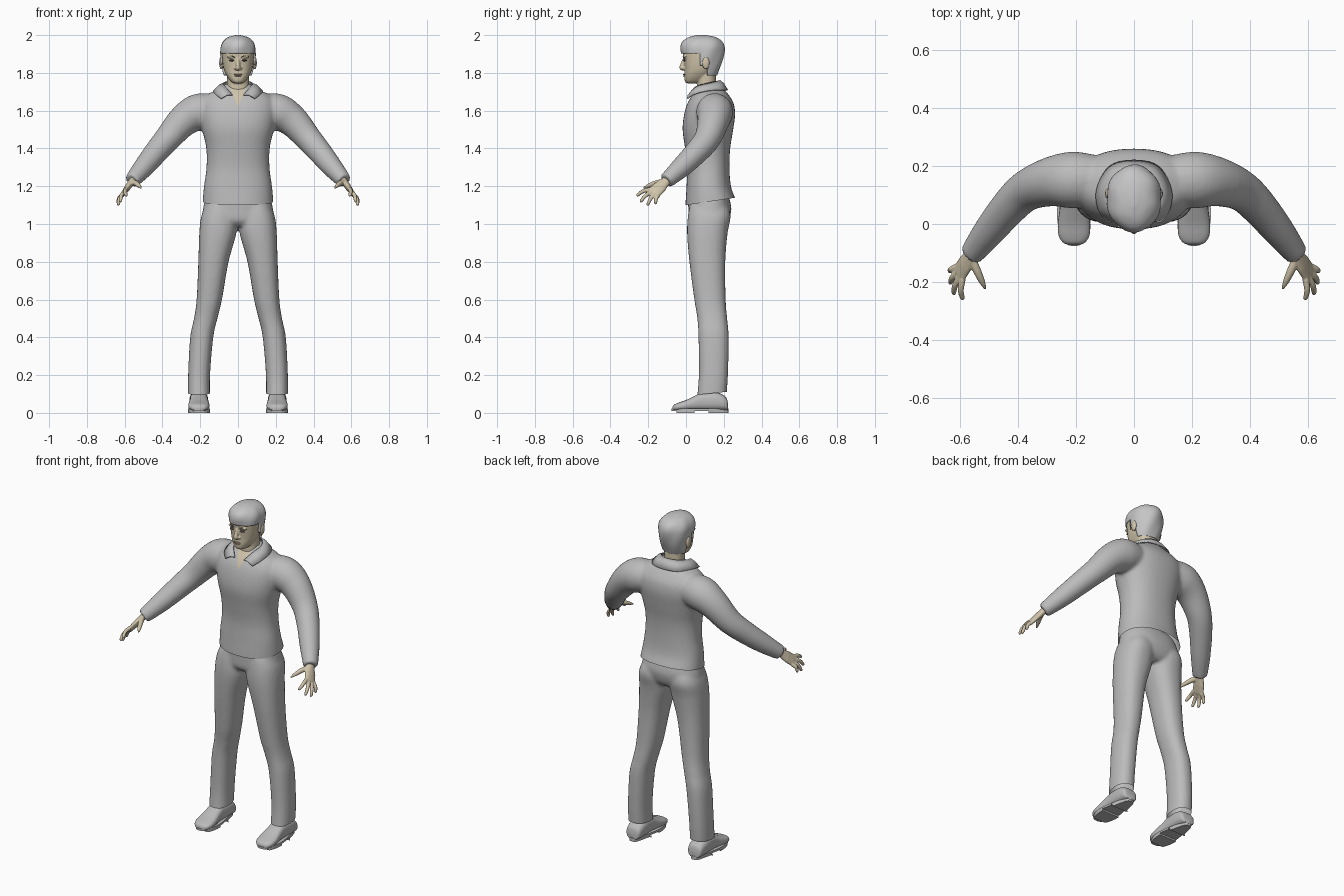
import bpy, bmesh, math
from mathutils import Vector as V

cube = bpy.data.objects.get("Cube")
if cube:
    bpy.data.objects.remove(cube, do_unlink=True)


def material(name, *rgb):
    m = bpy.data.materials.new(name)
    m.use_nodes = True
    m.diffuse_color = (*rgb, 1)
    m.node_tree.nodes["Principled BSDF"].inputs["Base Color"].default_value = (*rgb, 1)
    return m


CLOTH = material("grey cloth", .5, .5, .5)
HAIR = material("light grey hair", .56, .56, .57)
SKIN = material("tan skin", .63, .55, .40)
DARK = material("dark features", .12, .1, .08)
LIP = material("lips", .45, .33, .25)


def spline(rows, sub):
    """Catmull-Rom interpolation of rows of numbers."""
    rows = [rows[0], *rows, rows[-1]]
    out = []
    for a, b, c, d in zip(rows, rows[1:], rows[2:], rows[3:]):
        for k in range(sub):
            t = k / sub
            out.append([q + t / 2 * (r - p + t * (2*p - 5*q + 4*r - s + t * (3*(q - r) + s - p)))
                        for p, q, r, s in zip(a, b, c, d)])
    return out + [list(rows[-1])]


def finish(name, bm, *mats):
    bmesh.ops.recalc_face_normals(bm, faces=bm.faces)
    me = bpy.data.meshes.new(name)
    bm.to_mesh(me)
    bm.free()
    ob = bpy.data.objects.new(name, me)
    bpy.context.collection.objects.link(ob)
    for m in mats:
        me.materials.append(m)
    return ob


def skin_rings(bm, rings, n, power=2.0):
    """Skins rings given as centre, half axis u and half axis v."""
    def sgn(c):
        return math.copysign(abs(c) ** (2 / power), c)
    loops = []
    for c, u, v in rings:
        angles = [math.tau * i / n for i in range(n)]
        loops.append([bm.verts.new(c + u * sgn(math.cos(a)) + v * sgn(math.sin(a))) for a in angles])
    for a, b in zip(loops, loops[1:]):
        for i in range(n):
            j = (i + 1) % n
            bm.faces.new((a[i], a[j], b[j], b[i]))
    bm.faces.new(loops[0][::-1])
    bm.faces.new(loops[-1])


def column(bm, rows, side=1, power=2.3, n=40, sub=5):
    """Upright body from rows of z, centre x, half width, front y, back y."""
    skin_rings(bm, [(V((side * x, (f + b) / 2, z)), V((w, 0, 0)), V((0, (b - f) / 2, 0)))
                    for z, x, w, f, b in spline(rows, sub)], n, power)


def tube(bm, rows, side=1, n=16, sub=5):
    """Round limb from rows of x, y, z, radius."""
    pts = spline(rows, sub)
    ps = [V((side * p[0], p[1], p[2])) for p in pts]
    rings = []
    for i, p in enumerate(ps):
        t = (ps[min(i + 1, len(ps) - 1)] - ps[max(i - 1, 0)]).normalized()
        u = t.cross(V((.3, .2, 1))).normalized()
        rings.append((p, u * pts[i][3], t.cross(u) * pts[i][3]))
    skin_rings(bm, rings, n)


def fuse(ob, voxel, smooth):
    """Melts overlapping closed shapes into one smooth skin."""
    m = ob.modifiers.new("melt", 'REMESH')
    m.mode, m.voxel_size = 'VOXEL', voxel
    m = ob.modifiers.new("relax", 'SMOOTH')
    m.factor, m.iterations = .5, smooth
    dg = bpy.context.evaluated_depsgraph_get()
    me = bpy.data.meshes.new_from_object(ob.evaluated_get(dg))
    ob.modifiers.clear()
    ob.data = me
    bm = bmesh.new()
    bm.from_mesh(me)
    return bm


def slice_at(bm, co, no, drop=False):
    bmesh.ops.bisect_plane(bm, geom=bm.verts[:] + bm.edges[:] + bm.faces[:],
                           plane_co=co, plane_no=no, clear_inner=drop)


def ball(bm, centre, size, n=16):
    r = bmesh.ops.create_uvsphere(bm, u_segments=n, v_segments=n // 2 + 2, radius=1)
    for v in r["verts"]:
        v.co = V(centre) + V([a * b for a, b in zip(v.co, size)])


# Shirt: torso and sleeves melted together, hem cut at a slant
bm = bmesh.new()
column(bm, [(1.05, 0, .188, -.005, .275), (1.12, 0, .187, -.002, .265), (1.2, 0, .18, .003, .238),
            (1.3, 0, .167, .006, .23), (1.4, 0, .168, -.005, .234), (1.5, 0, .19, -.018, .25),
            (1.58, 0, .205, -.01, .26), (1.64, 0, .20, .008, .252), (1.685, 0, .165, .035, .225),
            (1.715, 0, .1, .06, .2), (1.745, 0, .06, .075, .175)])
for s in (-1, 1):
    tube(bm, [(.12, .15, 1.60, .085), (.21, .152, 1.592, .098), (.29, .145, 1.545, .085),
              (.37, .115, 1.455, .071), (.43, .06, 1.385, .064), (.5, -.025, 1.30, .055),
              (.562, -.105, 1.228, .041)], s, 24)
shirt = finish("shirt", bm, CLOTH, SKIN)
bm = fuse(shirt, .01, 5)
slice_at(bm, (0, 0, 1.1), (0, -.15, 1), True)
for s in (-1, 1):
    slice_at(bm, (0, 0, 1.62), (s, 0, -.42))
for f in bm.faces:
    c = f.calc_center_median()
    f.material_index = int(c.y < .12 and abs(c.x) < (c.z - 1.62) * .42)
bm.to_mesh(shirt.data)
bm.free()

# Trousers: hips and legs melted together, cuffs cut level
bm = bmesh.new()
column(bm, [(.99, 0, .17, .04, .2), (1.02, 0, .193, .015, .226), (1.08, 0, .185, .012, .24),
            (1.14, 0, .172, .012, .228), (1.18, 0, .15, .02, .21)])
for s in (-1, 1):
    column(bm, [(.05, .206, .058, .055, .212), (.2, .206, .058, .068, .222), (.4, .192, .061, .066, .226),
                (.5, .171, .062, .06, .218), (.6, .152, .067, .044, .21), (.8, .13, .08, .018, .208),
                (.95, .107, .098, .006, .22), (1.04, .1, .095, .01, .236), (1.1, .09, .08, .02, .22)], s)
trousers = finish("trousers", bm, CLOTH)
bm = fuse(trousers, .01, 4)
slice_at(bm, (0, 0, .09), (0, -.1, 1), True)
bm.to_mesh(trousers.data)
bm.free()

# Collar: a folded band with two front points
INNER = [(.03, .012, 1.685), (.066, .05, 1.728), (.078, .105, 1.745), (.055, .16, 1.757), (0, .182, 1.762)]
OUTER = [(.09, .005, 1.665), (.123, .045, 1.69), (.13, .12, 1.708), (.085, .2, 1.71), (0, .222, 1.71)]


def mirrored(row):
    return spline(row + [(-x, y, z) for x, y, z in row[-2::-1]], 5)


bm = bmesh.new()
strips = []
for a, b in zip(mirrored(INNER), mirrored(OUTER)):
    a, b = V(a), V(b)
    strips.append([bm.verts.new(p) for p in (a, (a + b) / 2 + V((0, 0, .008)), b)])
for p, q in zip(strips, strips[1:]):
    for i in range(2):
        bm.faces.new((p[i], q[i], q[i + 1], p[i + 1]))
collar = finish("collar", bm, CLOTH)
collar.modifiers.new("thickness", 'SOLIDIFY').thickness = .006

# Head: skull, jaw, neck, nose and ears melted together
bm = bmesh.new()
column(bm, [(1.745, 0, .022, .004, .06), (1.757, 0, .04, -.006, .1), (1.785, 0, .06, -.009, .13),
            (1.82, 0, .075, -.008, .16), (1.87, 0, .083, -.012, .18), (1.92, 0, .084, -.014, .185),
            (1.96, 0, .07, .01, .175), (1.985, 0, .04, .04, .14)])
column(bm, [(1.64, 0, .06, .06, .17), (1.72, 0, .057, .058, .16), (1.8, 0, .06, .06, .158)])
tube(bm, [(0, -.01, 1.875, .008), (0, -.018, 1.845, .011), (0, -.022, 1.827, .013), (0, -.012, 1.817, .008)])
for s in (-1, 1):
    ball(bm, (s * .013, -.012, 1.825), (.009, .01, .008))
    ball(bm, (s * .089, .105, 1.853), (.011, .02, .034))
    ball(bm, (s * .035, -.006, 1.884), (.025, .012, .007))
head = finish("head", bm, SKIN)
bm = fuse(head, .004, 3)
bm.to_mesh(head.data)
bm.free()

# Eyes, eyebrows and mouth, set almost flush in the face
bm = bmesh.new()
lips = bmesh.new()
for s in (-1, 1):
    ball(bm, (s * .034, -.008, 1.866), (.014, .007, .005))
    tube(bm, [(.016, -.0145, 1.884, .002), (.035, -.013, 1.889, .004), (.056, -.002, 1.884, .002)], s, 8)
ball(lips, (0, -.008, 1.791), (.023, .008, .004))
ball(lips, (0, -.008, 1.784), (.019, .008, .004))
finish("eyes_and_brows", bm, DARK)
finish("lips", lips, LIP)

# Hair: a larger skull shell trimmed along the hairline
bm = bmesh.new()
column(bm, [(1.77, 0, .068, .02, .157), (1.8, 0, .083, 0, .17), (1.85, 0, .09, -.015, .19),
            (1.9, 0, .094, -.024, .202), (1.94, 0, .092, -.027, .202), (1.97, 0, .077, -.014, .187),
            (1.99, 0, .05, .018, .155), (2.0, 0, .012, .06, .105)], power=2.1)
for v in bm.verts:
    if v.co.z < 1.99:
        v.co += V((v.co.x, v.co.y - .09, 0)) * .02 * math.sin(6 * math.atan2(v.co.x, v.co.y - .09) + v.co.z * 30)
for co, no in (((0, 0, 1.902), (0, 0, 1)), ((0, .075, 0), (0, 1, 0)), ((0, .115, 0), (0, 1, 0)),
               ((0, 0, 1.85), (0, 0, 1)), ((0, 0, 1.785), (0, 0, 1))):
    slice_at(bm, co, no)


def bald(f):
    c = f.calc_center_median()
    return not (c.z > 1.902 or (c.y > .075 and c.z > 1.85) or (c.y > .115 and c.z > 1.785))


bmesh.ops.delete(bm, geom=[f for f in bm.faces if bald(f)], context='FACES')
hair = finish("hair", bm, HAIR)
hair.modifiers.new("thickness", 'SOLIDIFY').thickness = .01

# Hands: flat palm, four fingers and a thumb melted together
TIPS = [(.592, -.262, 1.15), (.624, -.243, 1.118), (.636, -.205, 1.1), (.638, -.163, 1.108)]
for s, label in ((-1, "right"), (1, "left")):
    bm = bmesh.new()
    wrist, knuckles = V((.552, -.092, 1.24)), V((.602, -.168, 1.168))
    across = V((-.35, -.76, .55))
    flat = (knuckles - wrist).cross(across).normalized()
    rings = []
    for t, w, h in ((0, .026, .02), (.25, .026, .018), (.6, .036, .017), (1, .038, .013), (1.1, .03, .008)):
        rings.append([V((s * p.x, p.y, p.z)) for p in (wrist.lerp(knuckles, t), across * w, flat * h)])
    skin_rings(bm, rings, 20)
    for i, tip in enumerate(TIPS):
        base, tip = knuckles + across * (.029 - .019 * i), V(tip)
        mid = base.lerp(tip, .5) + V((.006, -.002, .006))
        tube(bm, [(*base, .0115), (*mid, .0105), (*base.lerp(tip, .92), .0085), (*tip, .004)], s, 12)
    tube(bm, [(.56, -.12, 1.225, .015), (.54, -.165, 1.215, .014), (.524, -.2, 1.202, .0105),
              (.512, -.225, 1.19, .004)], s, 12)
    hand = finish(label + "_hand", bm, SKIN)
    bm = fuse(hand, .004, 2)
    bm.to_mesh(hand.data)
    bm.free()

    # Shoe: upper skinned from heel to toe, on a flat welted sole with a heel
    bm = bmesh.new()
    rows = [(.222, .03, .05), (.21, .045, .085), (.16, .05, .11), (.09, .048, .11), (.05, .05, .092),
            (0, .056, .068), (-.04, .053, .054), (-.064, .038, .043), (-.072, .018, .03)]
    skin_rings(bm, [(V((s * .207, y, .012 + h / 2 - .006)), V((w, 0, 0)), V((0, 0, h / 2 - .006)))
                    for y, w, h in spline(rows, 5)], 24, 2.6)
    finish(label + "_shoe", bm, CLOTH)
    bm = bmesh.new()
    for top, bottom, start, end in ((.022, .01, -.076, .226), (.011, 0, -.05, .045), (.011, 0, .12, .224)):
        outline = []
        for k in range(48):
            a = math.tau * k / 48
            y = .075 + .151 * math.sin(a)
            w = .05 + .011 * math.cos((y - .01) * 16)
            x = w * math.copysign(abs(math.cos(a)) ** .6, math.cos(a))
            outline.append(bm.verts.new((s * .207 + x, min(max(y, start), end), bottom)))
        face = bm.faces.new(outline)
        up = bmesh.ops.extrude_face_region(bm, geom=[face])["geom"]
        bmesh.ops.translate(bm, vec=(0, 0, top - bottom), verts=[g for g in up if isinstance(g, bmesh.types.BMVert)])
    bmesh.ops.remove_doubles(bm, verts=bm.verts, dist=.0001)
    finish(label + "_sole", bm, CLOTH)

# Smooth shading with sharp edges kept
bpy.ops.object.select_all(action='DESELECT')
for ob in bpy.context.collection.objects:
    if ob.type == 'MESH':
        ob.select_set(True)
        bpy.context.view_layer.objects.active = ob
bpy.ops.object.shade_smooth_by_angle(angle=math.radians(45))
